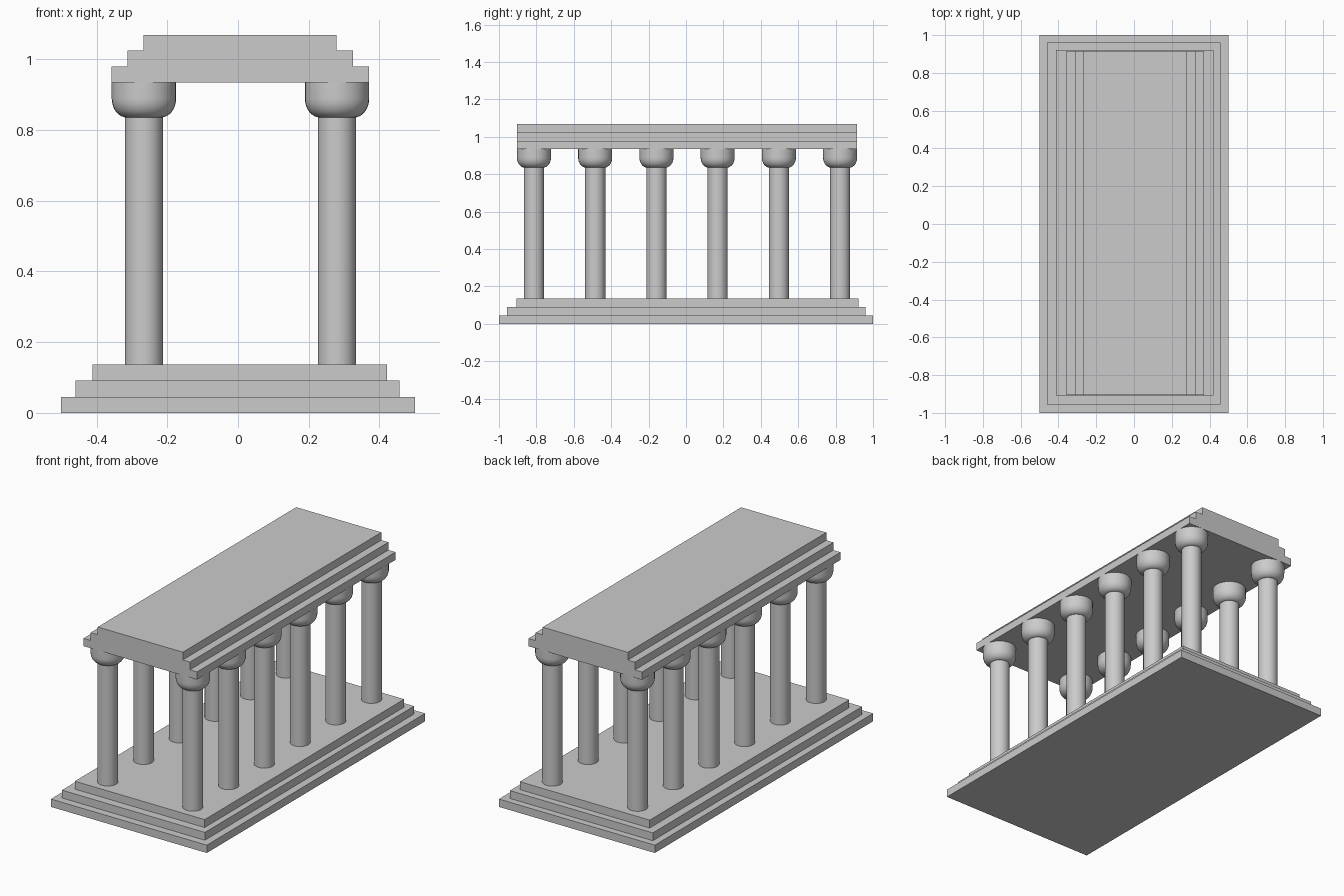
import bpy
import bmesh
import math

cube = bpy.data.objects.get("Cube")
if cube:
    bpy.data.objects.remove(cube, do_unlink=True)

# Single stone colour
stone = bpy.data.materials.new("grey stone")
stone.use_nodes = True
colour = (0.6, 0.6, 0.6, 1)
stone.diffuse_color = colour
stone.node_tree.nodes["Principled BSDF"].inputs["Base Color"].default_value = colour


def finish(name, bm):
    bmesh.ops.recalc_face_normals(bm, faces=bm.faces)
    mesh = bpy.data.meshes.new(name)
    bm.to_mesh(mesh)
    bm.free()
    mesh.materials.append(stone)
    obj = bpy.data.objects.new(name, mesh)
    bpy.context.collection.objects.link(obj)
    return obj


def slab(name, x, y, z):
    """Box between the (low, high) limits on each axis."""
    bm = bmesh.new()
    bmesh.ops.create_cube(bm, size=1)
    for v in bm.verts:
        v.co = [lim[0] if c < 0 else lim[1] for c, lim in zip(v.co, (x, y, z))]
    return finish(name, bm)


def turned(name, profile, x, y, sides=32):
    """Solid of revolution from (radius, height) points, standing at x, y."""
    bm = bmesh.new()
    verts = [bm.verts.new((r, 0, z)) for r, z in profile]
    edges = [bm.edges.new(pair) for pair in zip(verts, verts[1:])]
    bmesh.ops.spin(bm, geom=verts + edges, cent=(0, 0, 0), axis=(0, 0, 1),
                   angle=math.tau, steps=sides, use_merge=True)
    bmesh.ops.remove_doubles(bm, verts=bm.verts, dist=1e-5)
    obj = finish(name, bm)
    obj.location = (x, y, 0)
    bpy.ops.object.select_all(action="DESELECT")
    obj.select_set(True)
    bpy.context.view_layer.objects.active = obj
    bpy.ops.object.shade_smooth_by_angle(angle=math.radians(35))
    return obj


# Stepped base
FLOOR, EAVES, STEP = 0.137, 0.934, 0.0455
slab("base_step_lower", (-0.5, 0.5), (-1, 1), (0, STEP))
slab("base_step_middle", (-0.46, 0.457), (-0.956, 0.961), (STEP, 2 * STEP))
slab("base_step_upper", (-0.412, 0.421), (-0.907, 0.921), (2 * STEP, FLOOR))

# Stepped roof, each tier narrower but equally long
for i, tier in enumerate(("lower", "middle", "upper")):
    inset = i * 0.0455
    slab("roof_tier_" + tier, (-0.358 + inset, 0.37 - inset), (-0.904, 0.915),
         (EAVES + i * 0.045, EAVES + (i + 1) * 0.045))

# Column profiles: plain shaft, and capital with a rounded underside
SHAFT_R, CAP_R, NECK, CURVE = 0.054, 0.091, 0.835, 0.054
shaft = [(0, FLOOR), (SHAFT_R, FLOOR), (SHAFT_R, NECK), (0, NECK)]
capital = [(0, NECK)]
for k in range(9):
    a = k / 8 * math.pi / 2
    capital.append((CAP_R - 0.043 * (1 - math.sin(a)), NECK + CURVE * (1 - math.cos(a))))
capital += [(CAP_R, EAVES), (0, EAVES)]

# Two rows of six columns
for side, x in (("right", -0.266), ("left", 0.28)):
    for i in range(6):
        y = -0.813 + i * 0.3274
        turned(f"{side}_column_shaft_{i + 1}", shaft, x, y)
        turned(f"{side}_column_capital_{i + 1}", capital, x, y)
